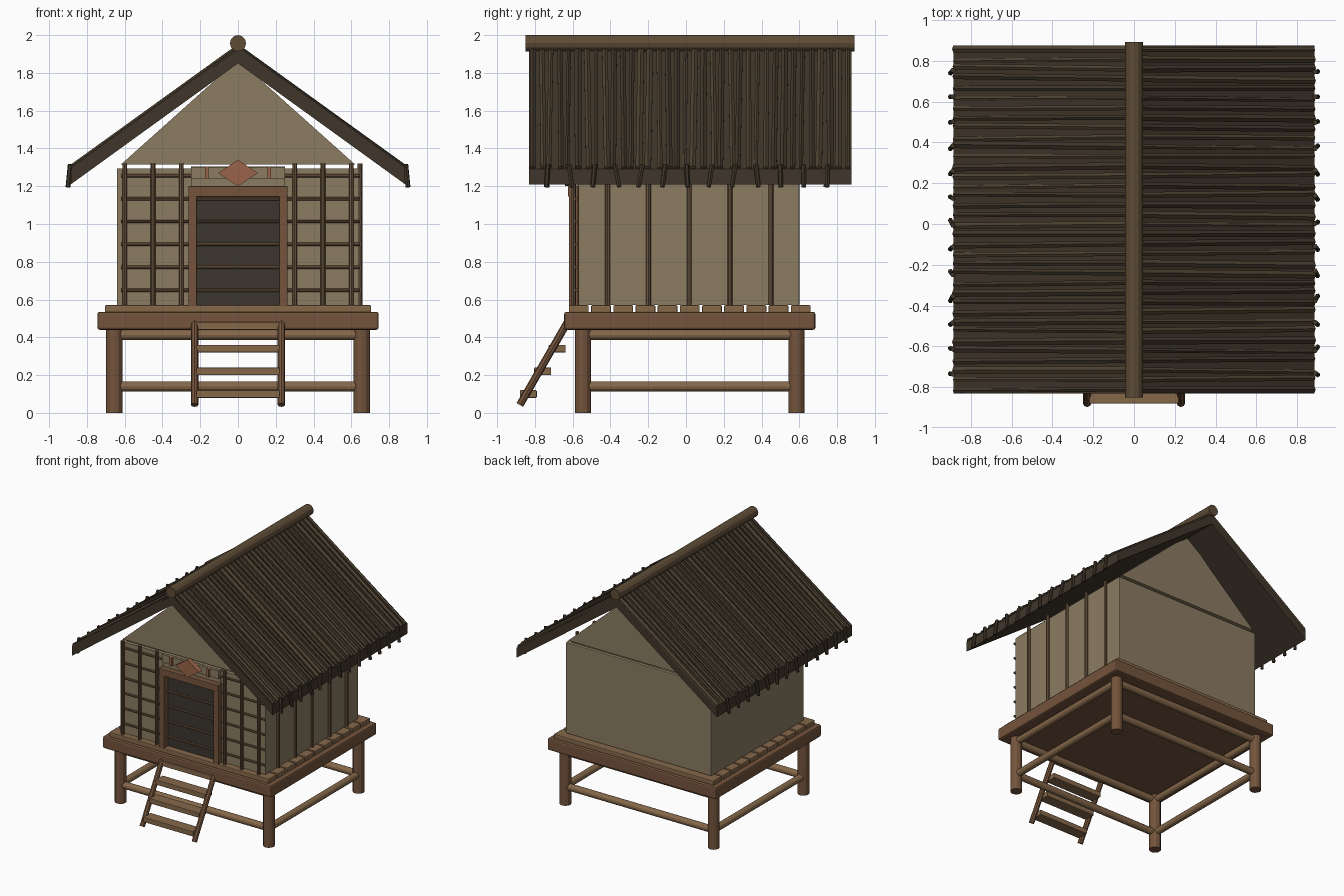
import bpy, bmesh, math, random
from mathutils import Vector

if "Cube" in bpy.data.objects:
    bpy.data.objects.remove(bpy.data.objects["Cube"])

random.seed(4)


def material(name, hexcode):
    rgb = [int(hexcode[i:i + 2], 16) / 255 for i in (0, 2, 4)]
    m = bpy.data.materials.new(name)
    m.diffuse_color = [*(((c + 0.055) / 1.055) ** 2.4 for c in rgb), 1]
    m.use_nodes = True
    m.node_tree.nodes["Principled BSDF"].inputs["Base Color"].default_value = m.diffuse_color
    return m


WOOD = material("brown_wood", "74543C")
PLANK = material("plank_wood", "86684A")
WALL = material("clay_wall", "8C7C62")
STICK = material("lattice_wood", "705840")
DARK = material("dark_door", "3C362F")
THATCH = material("dark_thatch", "40362A")
POLE = material("thatch_pole", "4E4231")
RIDGE = material("ridge_wood", "5E4C36")
RUST = material("rust_plaque", "9A6448")


def finish(name, bm, mat, bevel=0):
    bmesh.ops.recalc_face_normals(bm, faces=bm.faces)
    me = bpy.data.meshes.new(name)
    bm.to_mesh(me)
    bm.free()
    ob = bpy.data.objects.new(name, me)
    bpy.context.collection.objects.link(ob)
    me.materials.append(mat)
    if bevel:
        b = ob.modifiers.new("bevel", 'BEVEL')
        b.width, b.segments = bevel, 2
    return ob


def box(name, x, y, z, mat, bevel=0):
    """Box from (min, max) ranges on each axis."""
    bm = bmesh.new()
    bmesh.ops.create_cube(bm, size=1)
    for v in bm.verts:
        v.co = [(r[0] + r[1]) / 2 + c * (r[1] - r[0]) for r, c in zip((x, y, z), v.co)]
    return finish(name, bm, mat, bevel)


def rod(name, a, b, r, mat, sides=12):
    """Round pole between two points."""
    a, b = Vector(a), Vector(b)
    bm = bmesh.new()
    bmesh.ops.create_cone(bm, cap_ends=True, segments=sides, radius1=r, radius2=r, depth=(b - a).length)
    q = (b - a).to_track_quat('Z', 'Y')
    for v in bm.verts:
        v.co = q @ v.co + (a + b) / 2
    return finish(name, bm, mat)


def prism(name, profile, y0, y1, mat):
    """Profile in xz extruded along y."""
    bm = bmesh.new()
    f = bm.faces.new([bm.verts.new((x, y0, z)) for x, z in profile])
    out = bmesh.ops.extrude_face_region(bm, geom=[f])
    for v in out["geom"]:
        if isinstance(v, bmesh.types.BMVert):
            v.co.y = y1
    return finish(name, bm, mat)


# Stilts and rails
LX, LY0, LY1 = 0.655, -0.545, 0.585
for x in (-LX, LX):
    for y in (LY0, LY1):
        rod("leg", (x, y, 0), (x, y, 0.46), 0.043, WOOD)
for z in (0.14, 0.413):
    for y in (LY0, LY1):
        rod("cross_rail", (-LX, y, z), (LX, y, z), 0.027, PLANK)
    for x in (-LX, LX):
        rod("side_rail", (x, LY0, z), (x, LY1, z), 0.027, PLANK)

# Platform and floor planks
box("platform", (-0.745, 0.745), (-0.645, 0.685), (0.44, 0.535), WOOD, 0.012)
for i in range(11):
    y = -0.62 + i * 0.1175
    box("floor_plank", (-0.705, 0.705), (y, y + 0.105), (0.53, 0.57), PLANK, 0.006)

# Walls and gables
box("back_wall", (-0.64, 0.64), (0.57, 0.60), (0.57, 1.295), WALL, 0.005)
box("left_wall", (-0.64, -0.61), (-0.555, 0.59), (0.57, 1.295), WALL)
box("right_wall", (0.61, 0.64), (-0.555, 0.59), (0.57, 1.295), WALL)
box("front_wall_left", (-0.64, -0.24), (-0.57, -0.54), (0.57, 1.295), WALL)
box("front_wall_right", (0.24, 0.64), (-0.57, -0.54), (0.57, 1.295), WALL)
box("front_wall_top", (-0.25, 0.25), (-0.58, -0.54), (1.19, 1.305), WALL)
for y in (-0.57, 0.57):
    prism("gable", [(-0.62, 1.315), (0.62, 1.315), (0, 1.87)], y, y + 0.03, WALL)

# Right wall battens
for i in range(5):
    y = -0.415 + i * 0.216
    rod("wall_batten", (0.645, y, 0.57), (0.645, y, 1.32), 0.013, STICK, 8)

# Front lattice
for x in (-0.6, -0.45, -0.3, 0.3, 0.45, 0.6):
    rod("lattice_upright", (x, -0.595, 0.57), (x, -0.595, 1.32), 0.012, STICK, 8)
for i in range(6):
    z = 0.65 + i * 0.121
    rod("lattice_crossbar", (-0.62, -0.58, z), (0.645, -0.58, z), 0.009, STICK, 8)

# Door
box("door_panel", (-0.225, 0.225), (-0.57, -0.545), (0.57, 1.16), DARK)
for x in (-0.24, 0.24):
    box("door_post", (x - 0.022, x + 0.022), (-0.62, -0.57), (0.56, 1.2), WOOD, 0.004)
box("door_lintel", (-0.262, 0.262), (-0.625, -0.57), (1.145, 1.2), WOOD, 0.004)

# Sign over the door
box("sign_board", (-0.25, 0.25), (-0.6, -0.575), (1.24, 1.303), WALL)
prism("diamond_plaque", [(-0.105, 1.27), (0, 1.2), (0.105, 1.27), (0, 1.34)], -0.64, -0.6, RUST)
for x in (-0.165, 0.165):
    box("sign_peg", (x - 0.01, x + 0.01), (-0.62, -0.595), (1.24, 1.305), RUST)

# Ladder
for x in (-0.23, 0.23):
    rod("ladder_rail", (x, -0.88, 0.042), (x, -0.615, 0.502), 0.02, WOOD, 8)
for i in range(4):
    y, z = -0.835 + i * 0.0765, 0.1 + i * 0.12
    box("ladder_step", (-0.22, 0.22), (y - 0.045, y + 0.045), (z - 0.02, z + 0.02), PLANK, 0.004)

# Roof slopes with a layer of thin poles and tied eave ends
for s in (-1, 1):
    prism("roof_slope", [(0, 1.85), (s * 0.885, 1.21), (s * 0.885, 1.29), (0, 1.925)], -0.83, 0.875, THATCH)
    for i in range(36):
        y = -0.81 + i * 0.0476
        j = random.uniform(-0.012, 0.012)
        r = random.uniform(0.012, 0.021)
        rod("thatch_pole", (s * 0.01, y, 1.92), (s * 0.88, y + j, 1.293), r, random.choice((POLE, THATCH)), 6)
    for i in range(13):
        y = -0.735 + i * 0.1235
        j = random.uniform(-0.012, 0.012)
        rod("eave_tie", (s * 0.888, y - j, 1.315), (s * 0.9, y + j, 1.195), 0.013, THATCH, 6)
rod("ridge_pole", (0, -0.85, 1.957), (0, 0.893, 1.957), 0.043, RIDGE)
